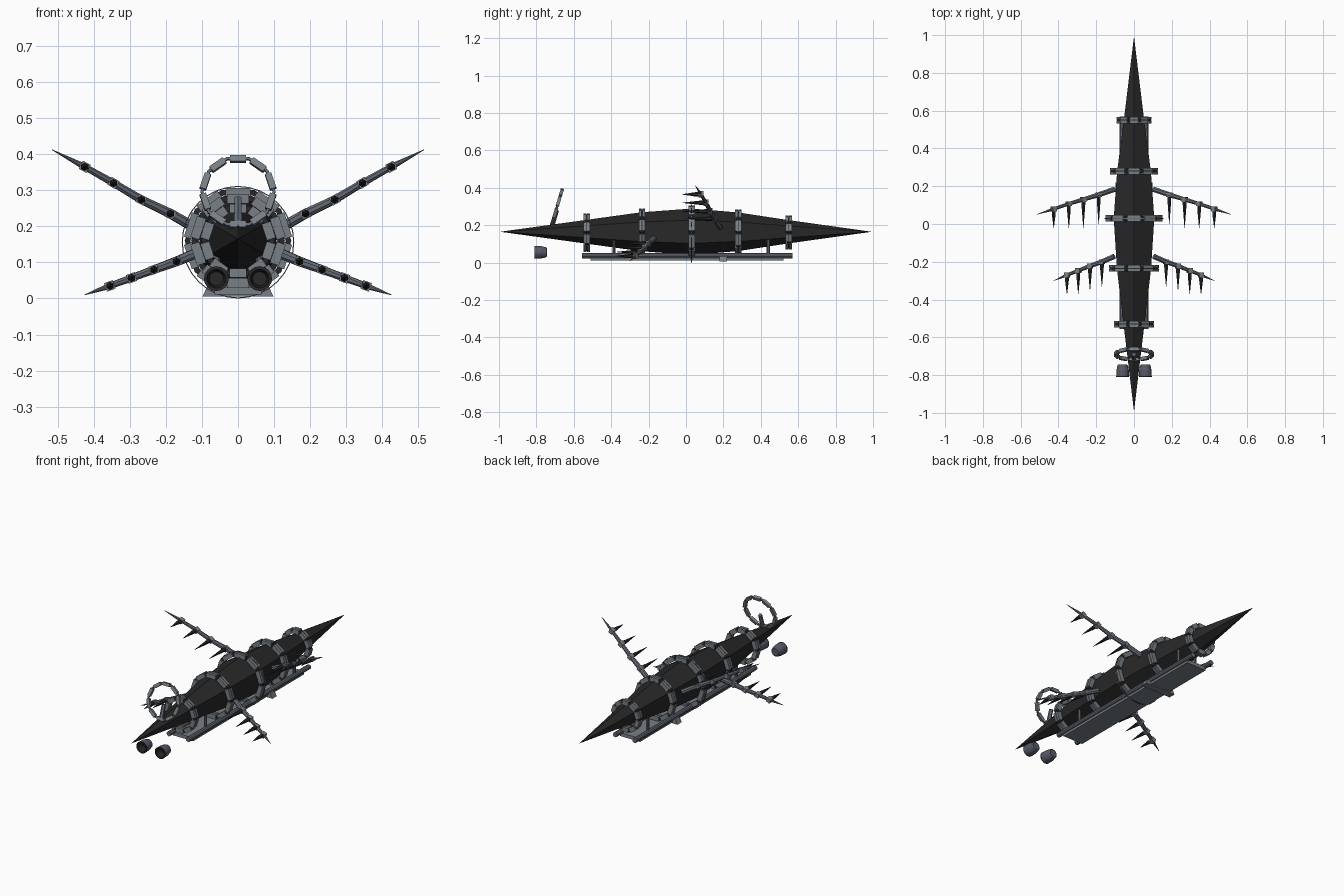
import bpy, math
from mathutils import Vector, Matrix

if "Cube" in bpy.data.objects:
    bpy.data.objects.remove(bpy.data.objects["Cube"])


def mat(name, r, g, b):
    m = bpy.data.materials.new(name)
    m.diffuse_color = (r, g, b, 1)
    m.use_nodes = True
    m.node_tree.nodes["Principled BSDF"].inputs["Base Color"].default_value = m.diffuse_color
    return m


BLACK = mat("black hull", 0.021, 0.021, 0.021)
SLATE = mat("slate metal", 0.13, 0.145, 0.18)
LIGHT = mat("light grey metal", 0.19, 0.215, 0.235)
ENGINE = mat("blue grey engine", 0.095, 0.1, 0.14)


class Part:
    """Collects simple solids into one named object."""

    def __init__(self, name, material):
        self.name, self.material = name, material
        self.v, self.f = [], []

    def loft(self, rings, closed=False):
        n, k, b = len(rings[0]), len(rings), len(self.v)
        for r in rings:
            self.v += [tuple(p) for p in r]
        for j in range(k if closed else k - 1):
            for i in range(n):
                a, c = b + j * n, b + ((j + 1) % k) * n
                i2 = (i + 1) % n
                self.f.append((a + i, a + i2, c + i2, c + i))
        if not closed:
            self.f.append(tuple(range(b + n - 1, b - 1, -1)))
            self.f.append(tuple(range(b + (k - 1) * n, b + k * n)))

    def tube(self, pts, radii, n=8):
        pts = [Vector(p) for p in pts]
        rings = []
        for i, p in enumerate(pts):
            d = (pts[min(i + 1, len(pts) - 1)] - pts[max(i - 1, 0)]).normalized()
            ref = Vector((0, 0, 1)) if abs(d.z) < 0.9 else Vector((0, 1, 0))
            s = d.cross(ref).normalized()
            u = s.cross(d)
            rings.append([p + radii[i] * (math.cos(t) * s + math.sin(t) * u)
                          for t in (math.tau * (k + 0.5) / n for k in range(n))])
        self.loft(rings)

    def box(self, m, size):
        x, y, z = (s / 2 for s in size)
        self.loft([[m @ Vector((a * x, b * y, h)) for a, b in
                    ((-1, -1), (1, -1), (1, 1), (-1, 1))] for h in (-z, z)])

    def build(self):
        me = bpy.data.meshes.new(self.name)
        me.from_pydata(self.v, [], self.f)
        me.materials.append(self.material)
        ob = bpy.data.objects.new(self.name, me)
        bpy.context.collection.objects.link(ob)
        bpy.context.view_layer.objects.active = ob
        ob.select_set(True)
        bpy.ops.object.mode_set(mode='EDIT')
        bpy.ops.mesh.select_all(action='SELECT')
        bpy.ops.mesh.normals_make_consistent(inside=False)
        bpy.ops.object.mode_set(mode='OBJECT')
        ob.select_set(False)
        return ob


def circle(m, r, y, n=10, phase=0.0):
    return [m @ Vector((r * math.cos(math.tau * i / n + phase), y,
                        r * math.sin(math.tau * i / n + phase))) for i in range(n)]


# Six-sided spindle hull with a ridge on top
hull = Part("hull", BLACK)
profile = [(-0.99, 0.0005), (-0.53, 0.064), (-0.24, 0.104), (0.03, 0.124),
           (0.28, 0.103), (0.55, 0.062), (0.99, 0.0005)]
axis = Matrix.Translation((0, 0, 0.165))
hull.loft([circle(axis, r, y, 6, math.pi / 2) for y, r in profile])
hull.build()


def segmented_ring(name, m, r_in, r_out, width, rows, fill):
    """Thin core with ten pale blocks, in one or two rows, clamped round it."""
    core = Part(name + "_core", SLATE if rows == 1 else BLACK)
    a, b, w = r_in + 0.005, r_out - 0.005, width * 0.3
    ph = math.pi / 10 + math.pi / 2
    core.loft([circle(m, r, y, 10, ph) for r, y in
               ((a, -w), (b, -w), (b, w), (a, w))], closed=True)
    core.build()
    blocks = Part(name + "_blocks", LIGHT)
    mid = (r_in + r_out) / 2 * math.cos(math.pi / 10)
    gap = 0.004 if rows == 2 else 0
    depth = (width - gap) / rows
    for i in range(10):
        turn = Matrix.Rotation(math.tau * i / 10, 4, 'Y')
        for row in range(rows):
            y = (row - (rows - 1) / 2) * (depth + gap)
            blocks.box(m @ turn @ Matrix.Translation((0, y, mid)),
                       (mid * fill, depth, r_out - r_in))
    blocks.build()


# Hull rings, nose to tail
for i, (y, r) in enumerate([(-0.53, 0.107), (-0.235, 0.135), (0.03, 0.153),
                            (0.28, 0.13), (0.55, 0.095)]):
    segmented_ring(f"hull_ring_{i + 1}", Matrix.Translation((0, y, 0.16)),
                   r - 0.026, r, 0.034, 2, 0.53)

# Thin hoop round the middle ring
hoop = Part("outer_hoop", SLATE)
mid = Matrix.Translation((0, 0.03, 0.156))
hoop.loft([circle(mid, r, y, 32) for r, y in
           ((0.153, -0.003), (0.156, -0.003), (0.156, 0.003), (0.153, 0.003))], closed=True)
hoop.build()

# Tilted antenna hoop with its post
tilt = Matrix.Translation((0, -0.69, 0.296)) @ Matrix.Rotation(-0.29, 4, 'X')
segmented_ring("antenna_hoop", tilt, 0.091, 0.109, 0.018, 1, 0.48)
post = Part("antenna_post", SLATE)
post.tube([(0, -0.72, 0.185), (0, -0.69, 0.28)], [0.013, 0.011], 6)
post.build()

# Paired parts under and in front of the hull
rails = Part("side_rails", SLATE)
struts = Part("rail_struts", SLATE)
engines = Part("engine_pods", ENGINE)
mouths = Part("engine_mouths", BLACK)
for s in (-1, 1):
    rails.tube([(s * 0.063, -0.555, 0.037), (s * 0.063, 0.57, 0.037)], [0.014] * 2, 10)
    for y, z in ((-0.385, 0.13), (0.44, 0.145)):
        struts.tube([(s * 0.058, y, 0.037), (s * 0.058, y, z)], [0.009] * 2, 8)
    pod = Matrix.Translation((s * 0.06, 0, 0.055))
    engines.loft([circle(pod, r, y, 16) for r, y in
                  ((0.02, -0.765), (0.027, -0.808), (0.034, -0.808),
                   (0.033, -0.775), (0.027, -0.748), (0.022, -0.743))])
    # Dark lip, throat wall and back disc
    mouths.loft([circle(pod, r, y, 16) for r, y in
                 ((0.019, -0.767), (0.026, -0.811), (0.0345, -0.811),
                  (0.0345, -0.806), (0.027, -0.806))], closed=True)
    mouths.loft([circle(pod, 0.0195, y, 16) for y in (-0.769, -0.766)])
for p in (rails, struts, engines, mouths):
    p.build()

# Flat keel plate and its cross foot
keel = Part("keel_plate", LIGHT)
keel.box(Matrix.Translation((0, 0.005, 0.021)), (0.13, 1.03, 0.02))
keel.build()
foot = Part("cross_foot", LIGHT)
foot.loft([[(-w, y - 0.02, z), (w, y - 0.02, z), (w, y + 0.02, z), (-w, y + 0.02, z)]
           for y, w, z in ((0.2, 0.098, 0.006), (0.2, 0.085, 0.034))])
foot.build()


# Mirrored wings: tapered curved spar, clamps and forward spikes
def wing(name, pts, tip_y):
    for s, side in ((-1, "left"), (1, "right")):
        path = [(s * x, y, z) for x, y, z in pts]
        spar = Part(f"{name}_spar_{side}", SLATE)
        spar.tube(path, [0.015, 0.014, 0.012, 0.0105, 0.009, 0.001], 8)
        spar.build()
        clamps = Part(f"{name}_clamps_{side}", LIGHT)
        spikes = Part(f"{name}_spikes_{side}", BLACK)
        for i, p in enumerate(path[1:5]):
            p = Vector(p)
            ang = math.atan2(path[i + 2][2] - path[i][2], path[i + 2][0] - path[i][0])
            clamps.box(Matrix.Translation(p) @ Matrix.Rotation(-ang, 4, 'Y'),
                       (0.025, 0.026, 0.025))
            tip = Vector((p.x, tip_y[i], p.z))
            spikes.tube([p, p + Vector((0, -0.03, 0)), tip], [0.0115, 0.0115, 0.001], 6)
        clamps.build()
        spikes.build()


wing("upper_wing",
     [(0.105, 0.183, 0.188), (0.187, 0.155, 0.235), (0.268, 0.13, 0.274),
      (0.345, 0.107, 0.32), (0.425, 0.08, 0.365), (0.515, 0.05, 0.412)],
     (0.0, -0.02, -0.02, -0.02))
wing("lower_wing",
     [(0.105, -0.172, 0.13), (0.17, -0.2, 0.103), (0.233, -0.222, 0.08),
      (0.295, -0.247, 0.057), (0.355, -0.27, 0.035), (0.425, -0.3, 0.01)],
     (-0.33, -0.35, -0.37, -0.37))
